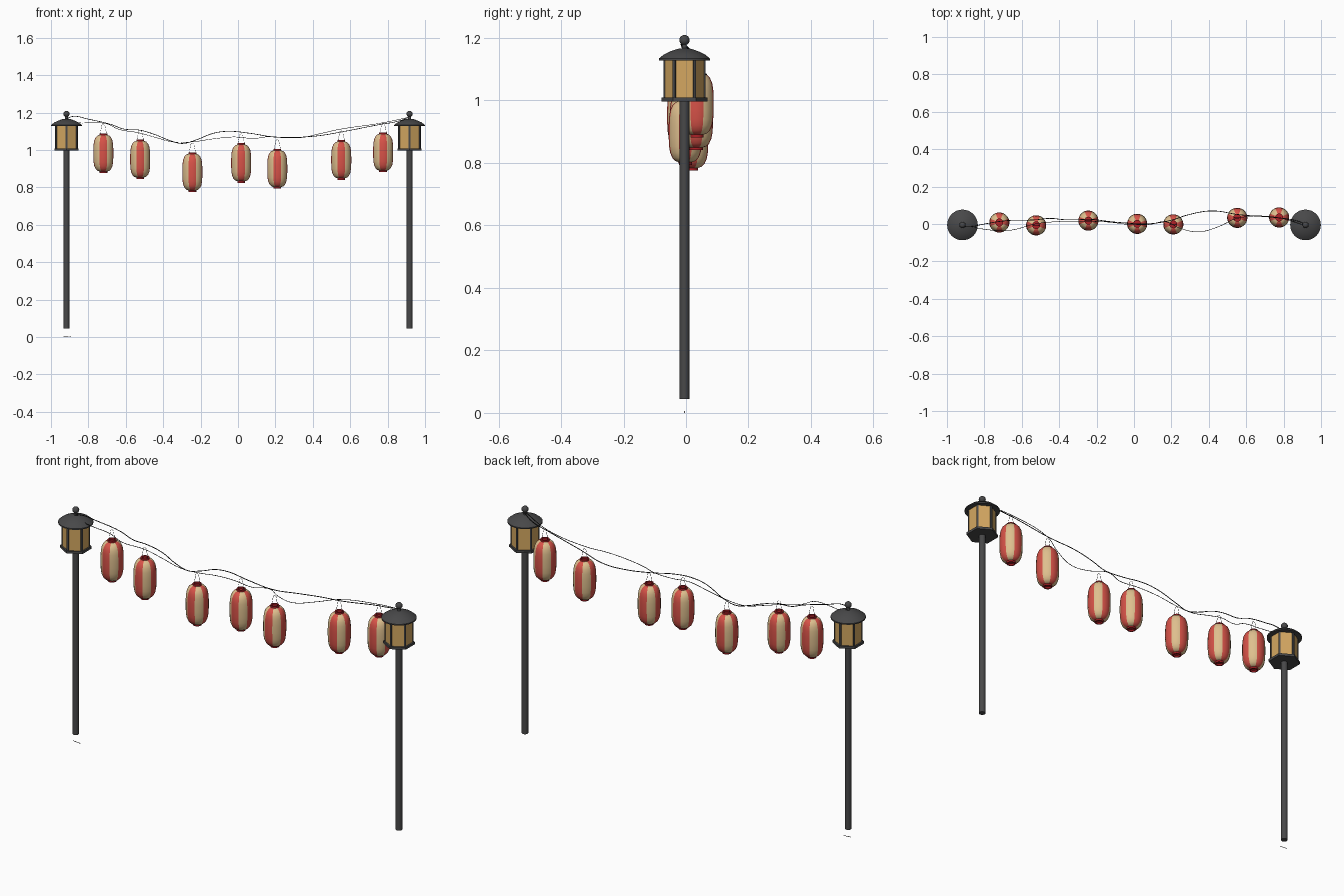
import bpy, bmesh, math
from mathutils import Vector

if "Cube" in bpy.data.objects:
    bpy.data.objects.remove(bpy.data.objects["Cube"])


def material(name, rgb):
    m = bpy.data.materials.new(name)
    m.diffuse_color = (*rgb, 1)
    m.use_nodes = True
    m.node_tree.nodes["Principled BSDF"].inputs["Base Color"].default_value = m.diffuse_color
    return m


IRON = material("dark iron", (0.065, 0.065, 0.067))
AMBER = material("amber glass", (0.66, 0.39, 0.12))
RED = material("lantern red", (0.68, 0.085, 0.065))
CREAM = material("lantern cream", (0.73, 0.52, 0.27))
CRIMSON = material("collar crimson", (0.42, 0.015, 0.02))
BLACK = material("wire black", (0.012, 0.012, 0.012))


def lathe(name, profile, segs, loc, mats, start=0.0, smooth=True, rule=None, closed=False):
    """Spin (radius, height) points about z; ends are capped unless closed."""
    bm = bmesh.new()
    rings = []
    for r, z in profile:
        rings.append([bm.verts.new((r * math.cos(start + math.tau * i / segs),
                                    r * math.sin(start + math.tau * i / segs), z))
                      for i in range(segs)])
    pairs = list(zip(rings, rings[1:]))
    if closed:
        pairs.append((rings[-1], rings[0]))
    for a, b in pairs:
        for i in range(segs):
            j = (i + 1) % segs
            bm.faces.new((a[i], a[j], b[j], b[i]))
    if not closed:
        bm.faces.new(rings[0])
        bm.faces.new(rings[-1])
    bmesh.ops.recalc_face_normals(bm, faces=bm.faces)
    if rule:
        for f in bm.faces:
            f.material_index = rule(f)
    me = bpy.data.meshes.new(name)
    bm.to_mesh(me)
    bm.free()
    for m in mats:
        me.materials.append(m)
    ob = bpy.data.objects.new(name, me)
    ob.location = loc
    bpy.context.collection.objects.link(ob)
    if smooth:
        bpy.ops.object.select_all(action='DESELECT')
        ob.select_set(True)
        bpy.context.view_layer.objects.active = ob
        bpy.ops.object.shade_smooth_by_angle(angle=math.radians(35))
    return ob


def wire(name, points, radius, res=5):
    cu = bpy.data.curves.new(name, 'CURVE')
    cu.dimensions = '3D'
    cu.bevel_depth = radius
    cu.bevel_resolution = 1
    cu.resolution_u = res
    cu.use_fill_caps = True
    sp = cu.splines.new('BEZIER')
    sp.bezier_points.add(len(points) - 1)
    for bp, p in zip(sp.bezier_points, points):
        bp.co = p
        bp.handle_left_type = bp.handle_right_type = 'AUTO'
    cu.materials.append(BLACK)
    ob = bpy.data.objects.new(name, cu)
    bpy.context.collection.objects.link(ob)
    bpy.ops.object.select_all(action='DESELECT')
    ob.select_set(True)
    bpy.context.view_layer.objects.active = ob
    bpy.ops.object.convert(target='MESH')
    return ob


# Lamp posts, one at each end
PY = -0.005
for side, px in (("left", -0.917), ("right", 0.917)):
    at = (px, PY, 0)
    lathe(side + "_post", [(0.0155, 0.045), (0.0155, 1.0)], 16, at, [IRON])
    lathe(side + "_lamp_base", [(0.074, 0.997), (0.074, 1.009)], 6, at, [IRON], math.pi / 2, False)
    lathe(side + "_lamp_glass", [(0.065, 1.009), (0.065, 1.132)], 6, at, [AMBER], math.pi / 2, False)
    for k in range(6):
        a = math.pi / 2 + k * math.pi / 3
        lathe(f"{side}_lamp_bar_{k}", [(0.0065, 1.009), (0.0065, 1.132)], 4,
              (px + 0.0625 * math.cos(a), PY + 0.0625 * math.sin(a), 0), [IRON],
              a + math.pi / 4, False)
    lathe(side + "_lamp_roof", [(0.082, 1.128), (0.082, 1.134), (0.066, 1.147),
                                (0.045, 1.157), (0.022, 1.165), (0.008, 1.167),
                                (0.007, 1.18)], 32, at, [IRON])
    ball = [(0.0165 * math.sin(t * math.pi / 10), 1.193 - 0.0165 * math.cos(t * math.pi / 10))
            for t in range(1, 10)]
    lathe(side + "_finial", ball, 16, at, [IRON])


# Paper lanterns: eight alternating stripes, red facing the four axes
def stripe(f):
    if abs(f.normal.z) > 0.99:
        return 2
    c = f.calc_center_median()
    ang = math.degrees(math.atan2(c.y, c.x)) % 360
    return int((ang + 22.5) // 45) % 2


half = [(0.054, 0.018), (0.0525, 0.048), (0.049, 0.068), (0.042, 0.084), (0.032, 0.094), (0.02, 0.098)]
body = [(r, -z) for r, z in reversed(half)] + half
lanterns = [(-0.72, 0.008, 0.983), (-0.523, -0.007, 0.951), (-0.244, 0.018, 0.882),
            (0.017, 0.001, 0.931), (0.21, -0.002, 0.9), (0.552, 0.033, 0.947),
            (0.776, 0.035, 0.988)]
for n, (x, y, z) in enumerate(lanterns, 1):
    lathe(f"lantern_{n}_body", body, 24, (x, y, z), [RED, CREAM, CRIMSON],
          math.radians(7.5), True, stripe)
    for part, s in (("top", 1), ("bottom", -1)):
        lathe(f"lantern_{n}_{part}_collar",
              [(0.015, s * 0.095), (0.021, s * 0.095), (0.021, s * 0.106), (0.015, s * 0.106)],
              24, (x, y, z), [CRIMSON], closed=True)
    # thin bail up to the cable
    wire(f"lantern_{n}_hanger", [(x - 0.018, y, z + 0.1), (x - 0.012, y, z + 0.128),
                                 (x, y, z + 0.156), (x + 0.012, y, z + 0.128),
                                 (x + 0.018, y, z + 0.1)], 0.0008, 3)

# Two loosely twisted cables between the finials
wire("cable_main", [
    (-0.917, -0.012, 1.168), (-0.88, -0.015, 1.18), (-0.8, 0.0, 1.165), (-0.68, 0.018, 1.137),
    (-0.61, 0.02, 1.112), (-0.53, 0.022, 1.107), (-0.45, 0.03, 1.085), (-0.37, 0.023, 1.053),
    (-0.3, 0.023, 1.035), (-0.235, 0.025, 1.05), (-0.13, 0.013, 1.09), (-0.05, 0.006, 1.1),
    (0.06, 0.0, 1.09), (0.19, 0.018, 1.07), (0.3, 0.052, 1.068), (0.42, 0.07, 1.075),
    (0.56, 0.05, 1.098), (0.75, 0.035, 1.135), (0.86, 0.02, 1.155), (0.917, 0.0, 1.176)], 0.0019)
wire("cable_second", [
    (-0.917, 0.003, 1.17), (-0.85, -0.018, 1.146), (-0.8, -0.028, 1.145), (-0.7, -0.036, 1.14),
    (-0.64, -0.03, 1.112), (-0.53, 0.0, 1.092), (-0.45, 0.01, 1.07), (-0.34, 0.015, 1.042),
    (-0.235, 0.014, 1.045), (-0.13, 0.01, 1.06), (-0.02, -0.003, 1.07), (0.085, -0.002, 1.062),
    (0.17, 0.012, 1.072), (0.24, -0.02, 1.066), (0.34, -0.042, 1.067), (0.45, -0.015, 1.09),
    (0.55, 0.03, 1.112), (0.76, 0.036, 1.143), (0.917, -0.008, 1.176)], 0.0014)

# Loose scrap of wire on the ground under the left post
wire("ground_wire", [(-0.932, -0.005, 0.005), (-0.912, -0.006, 0.004), (-0.892, -0.004, 0.0014)], 0.0012)
